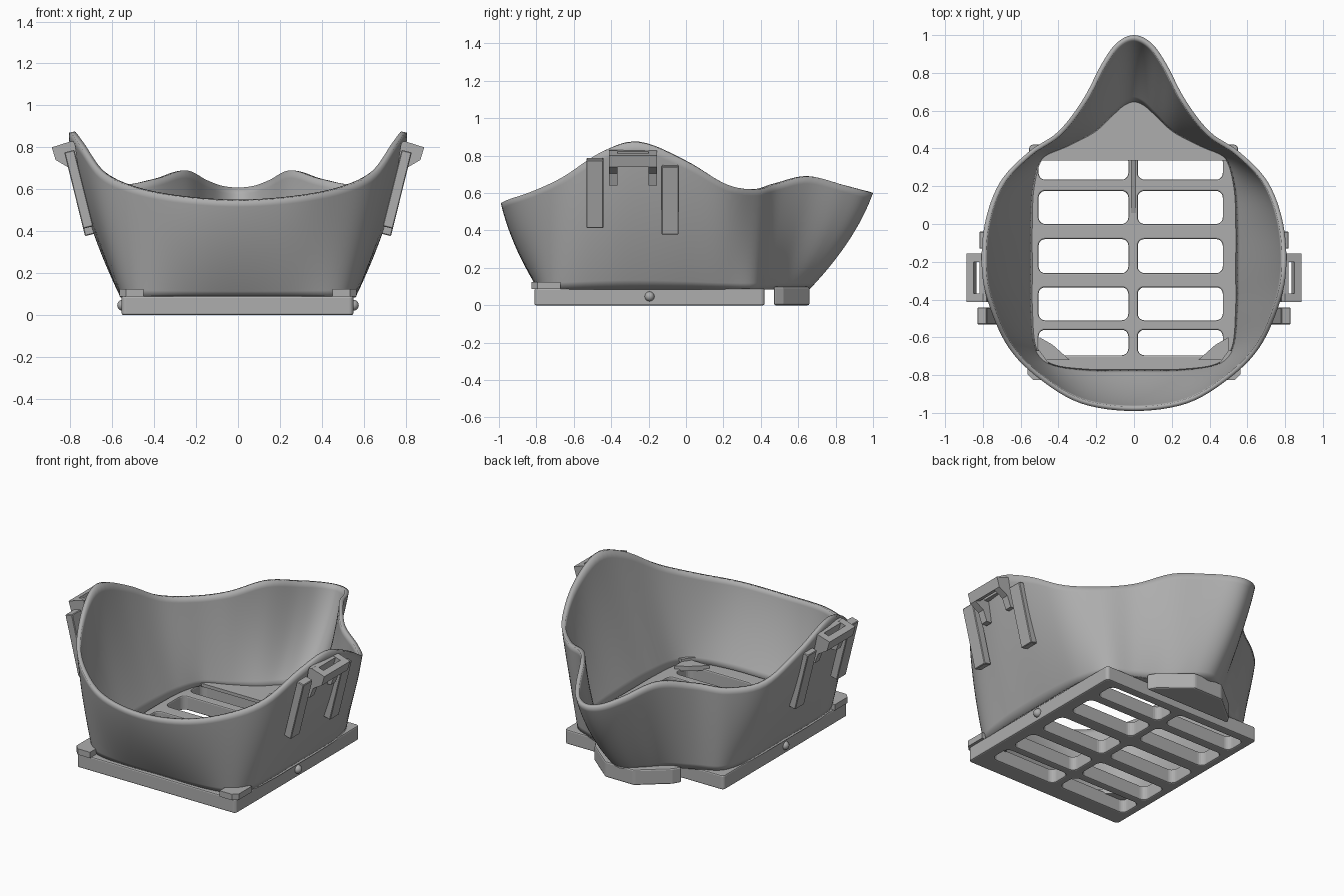
import bpy
import bmesh
import math
from mathutils import Matrix, Vector

default_cube = bpy.data.objects.get("Cube")
if default_cube:
    bpy.data.objects.remove(default_cube, do_unlink=True)

# One plain grey plastic
GREY = (0.42, 0.42, 0.42, 1.0)
plastic = bpy.data.materials.new("grey plastic")
plastic.diffuse_color = GREY
plastic.use_nodes = True
plastic.node_tree.nodes["Principled BSDF"].inputs["Base Color"].default_value = GREY


def make_object(name, bm, smooth=False):
    bmesh.ops.recalc_face_normals(bm, faces=bm.faces)
    mesh = bpy.data.meshes.new(name)
    bm.to_mesh(mesh)
    bm.free()
    obj = bpy.data.objects.new(name, mesh)
    bpy.context.collection.objects.link(obj)
    mesh.materials.append(plastic)
    if smooth:
        mesh.shade_smooth()
    return obj


def add_bevel(obj, width, segments=2):
    mod = obj.modifiers.new("rounded edges", 'BEVEL')
    mod.width = width
    mod.segments = segments


def prism(name, outline, depth):
    """Extrude a closed outline of 3D points along a vector."""
    bm = bmesh.new()
    face = bm.faces.new([bm.verts.new(p) for p in outline])
    grown = bmesh.ops.extrude_face_region(bm, geom=[face], use_keep_orig=True)
    moved = [g for g in grown["geom"] if isinstance(g, bmesh.types.BMVert)]
    bmesh.ops.translate(bm, verts=moved, vec=Vector(depth))
    return make_object(name, bm)


def box(name, centre, size, tilt=0.0):
    bm = bmesh.new()
    bmesh.ops.create_cube(bm, size=1, matrix=Matrix.Translation(centre)
                          @ Matrix.Rotation(tilt, 4, 'Y') @ Matrix.Diagonal((*size, 1)))
    return make_object(name, bm)


def rounded_rect(x0, x1, y0, y1, r, z, steps=5):
    points = []
    corners = [(x1 - r, y1 - r), (x0 + r, y1 - r), (x0 + r, y0 + r), (x1 - r, y0 + r)]
    for quarter, (cx, cy) in enumerate(corners):
        for i in range(steps + 1):
            a = (quarter + i / steps) * math.pi / 2
            points.append((cx + r * math.cos(a), cy + r * math.sin(a), z))
    return points


def smooth_loop(points, steps):
    """Closed Catmull-Rom curve through the points."""
    out, n = [], len(points)
    for i in range(n):
        a, b, c, d = (points[(i + k) % n] for k in (-1, 0, 1, 2))
        for s in range(steps):
            t = s / steps
            out.append(0.5 * (2 * b + (c - a) * t + (2 * a - 5 * b + 4 * c - d) * t * t
                              + (3 * b - a - 3 * c + d) * t ** 3))
    return out


# Face cup: lofted from a squarish base outline to a wavy pear-shaped rim
half = [  # rim x, y, z, then base x, y, from front to nose
    (0, -.99, .545, 0, -.79), (.28, -.95, .565, .25, -.79), (.5, -.82, .61, .45, -.76),
    (.66, -.66, .685, .54, -.66), (.76, -.45, .82, .56, -.45), (.805, -.25, .87, .56, -.25),
    (.79, 0, .77, .56, 0), (.71, .22, .645, .55, .2), (.56, .38, .62, .5, .36),
    (.4, .49, .65, .36, .43), (.27, .66, .688, .22, .5), (.17, .85, .64, .13, .58),
    (.09, .96, .61, .06, .64), (0, 1, .6, 0, .66)]
full = half + [(-a, b, c, -d, e) for a, b, c, d, e in half[-2:0:-1]]
rim = smooth_loop([Vector(p[:3]) for p in full], 6)
base = smooth_loop([Vector((p[3], p[4], .085)) for p in full], 6)
ROWS = 16
bm = bmesh.new()
rings = []
for row in range(ROWS + 1):
    t = row / ROWS
    bulge = t + .45 * t * (1 - t)
    ring = []
    for low, high in zip(base, rim):
        p = low.lerp(high, bulge)
        p.z = low.z + (high.z - low.z) * t
        ring.append(bm.verts.new(p))
    rings.append(ring)
for low, high in zip(rings, rings[1:]):
    for i in range(len(low)):
        j = (i + 1) % len(low)
        bm.faces.new((low[i], low[j], high[j], high[i]))
cup = make_object("face_cup", bm)
wall = cup.modifiers.new("wall", 'SOLIDIFY')
wall.thickness = .024
wall.offset = -1
bpy.context.view_layer.objects.active = cup
cup.select_set(True)
bpy.ops.object.shade_smooth_by_angle(angle=math.radians(40))

# Filter grille: slab with two columns of rounded slots
grille = prism("filter_grille", rounded_rect(-.555, .55, -.81, .42, .02, 0), (0, 0, .09))
bm = bmesh.new()
for y0, y1 in [(.235, .365), (0, .175), (-.26, -.08), (-.51, -.335), (-.695, -.56)]:
    for x0, x1 in [(-.505, -.03), (.02, .47)]:
        low = [bm.verts.new(p) for p in rounded_rect(x0, x1, y0, y1, .035, -.05)]
        high = [bm.verts.new(p) for p in rounded_rect(x0, x1, y0, y1, .035, .15)]
        bm.faces.new(low)
        bm.faces.new(high)
        for i in range(len(low)):
            j = (i + 1) % len(low)
            bm.faces.new((low[i], low[j], high[j], high[i]))
cutter = make_object("slot_cutter", bm)
cutter.hide_render = True
cutter.hide_viewport = True
cut = grille.modifiers.new("slots", 'BOOLEAN')
cut.operation = 'DIFFERENCE'
cut.solver = 'EXACT'
cut.object = cutter
add_bevel(grille, .008)
grille.modifiers["rounded edges"].limit_method = 'ANGLE'
grille.modifiers["rounded edges"].angle_limit = math.radians(60)

# Nose floor, the foot under it and a small fin inside
prism("nose_floor", [(p.x * .98, p.y * .99, .085) for p in base if p.y > .33], (0, 0, .02))
foot = prism("nose_foot", [(-.3, .47, 0), (.3, .47, 0), (.27, .52, 0), (.1, .66, 0),
                           (-.1, .66, 0), (-.27, .52, 0)], (0, 0, .1))
add_bevel(foot, .01)
prism("centre_fin", [(-.015, .04, .085), (-.015, .34, .085), (-.015, .34, .17)], (.025, 0, 0))

for side, label in ((1, "left"), (-1, "right")):
    # Tilted strap pads on the cheek
    for y, z, place in ((-.487, .6, "front"), (-.085, .565, "back")):
        pad = box(f"{label}_{place}_pad", (side * (.755 + (z - .583) * .25), y, z),
                  (.05, .09, .375), side * math.radians(14))
        add_bevel(pad, .004, 1)

    # Strap buckle: two wedge arms joined by an inner and an outer bar
    arm = [(.778, .82), (.8, .828), (.888, .8), (.87, .74), (.81, .705), (.785, .64), (.75, .64)]
    outer = [(.85, .812), (.888, .8), (.87, .74), (.834, .755)]
    inner = [(.782, .83), (.818, .822), (.803, .77), (.775, .77)]
    for part, shape, y, depth in (("front_arm", arm, -.412, .045), ("back_arm", arm, -.2, .045),
                                  ("outer_bar", outer, -.412, .257),
                                  ("inner_bar", inner, -.412, .257)):
        prism(f"{label}_buckle_{part}", [(side * x, y, z) for x, z in shape], (0, depth, 0))

    # Corner clip, inside gusset and side pip on the grille
    clip = [(.45, -.825), (.535, -.825), (.565, -.795), (.565, -.67), (.5, -.67), (.45, -.74)]
    prism(f"{label}_corner_clip", [(side * x, y, .088) for x, y in clip], (0, 0, .037))
    gusset = [(.34, -.72), (.5, -.72), (.5, -.6), (.43, -.64)]
    prism(f"{label}_gusset", [(side * x, y, .08) for x, y in gusset], (0, 0, .03))
    bm = bmesh.new()
    bmesh.ops.create_uvsphere(bm, u_segments=16, v_segments=10, radius=.026,
                              matrix=Matrix.Translation((side * .55, -.195, .047)))
    make_object(f"{label}_pip", bm, smooth=True)
